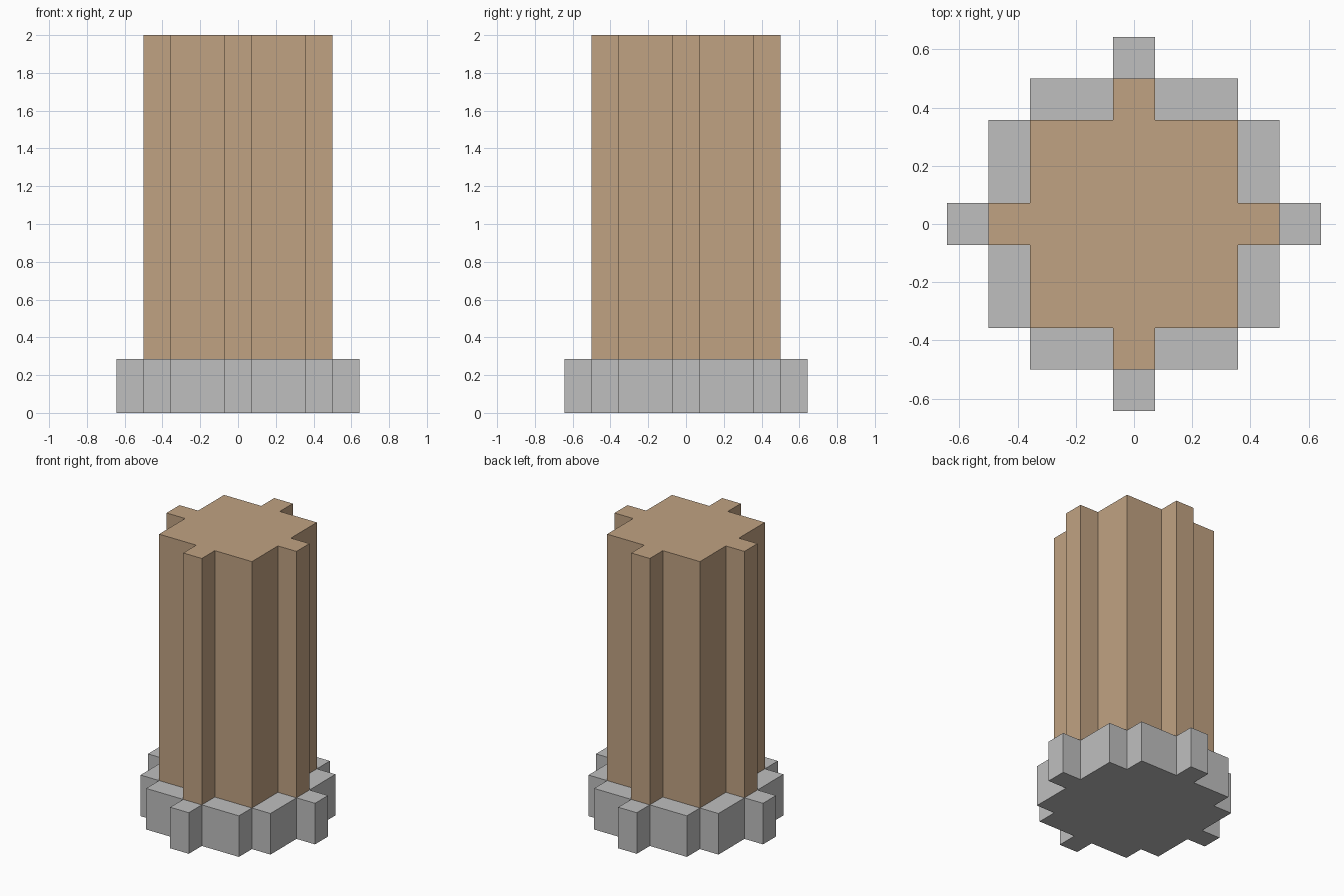
import bpy
import bmesh

cube = bpy.data.objects.get("Cube")
if cube:
    bpy.data.objects.remove(cube, do_unlink=True)

U = 1 / 7  # grid step of the stepped outlines


def material(name, color):
    mat = bpy.data.materials.new(name)
    mat.use_nodes = True
    mat.diffuse_color = color
    mat.node_tree.nodes["Principled BSDF"].inputs["Base Color"].default_value = color
    return mat


def stepped_column(name, quarter, z0, z1, mat):
    """Extrude an outline made of one quarter repeated four times around z."""
    outline, points = [], [(x * U, y * U) for x, y in quarter]
    for _ in range(4):
        outline += points
        points = [(-y, x) for x, y in points]
    bm = bmesh.new()
    face = bm.faces.new([bm.verts.new((x, y, z0)) for x, y in outline])
    top = bmesh.ops.extrude_face_region(bm, geom=[face], use_keep_orig=True)["geom"]
    verts = [v for v in top if isinstance(v, bmesh.types.BMVert)]
    bmesh.ops.translate(bm, verts=verts, vec=(0, 0, z1 - z0))
    bmesh.ops.recalc_face_normals(bm, faces=bm.faces)
    mesh = bpy.data.meshes.new(name)
    bm.to_mesh(mesh)
    bm.free()
    mesh.materials.append(mat)
    obj = bpy.data.objects.new(name, mesh)
    bpy.context.collection.objects.link(obj)
    return obj


stone = material("grey_stone", (0.521, 0.521, 0.521, 1))
tan = material("tan_wood", (0.527, 0.361, 0.223, 1))

# Wide stepped foot
stepped_column("base", [(4.5, 0.5), (3.5, 0.5), (3.5, 2.5), (2.5, 2.5),
                        (2.5, 3.5), (0.5, 3.5), (0.5, 4.5)], 0, 2 * U, stone)

# Square shaft with a rib on each side
stepped_column("shaft", [(3.5, 0.5), (2.5, 0.5), (2.5, 2.5),
                         (0.5, 2.5), (0.5, 3.5)], 2 * U, 2, tan)
